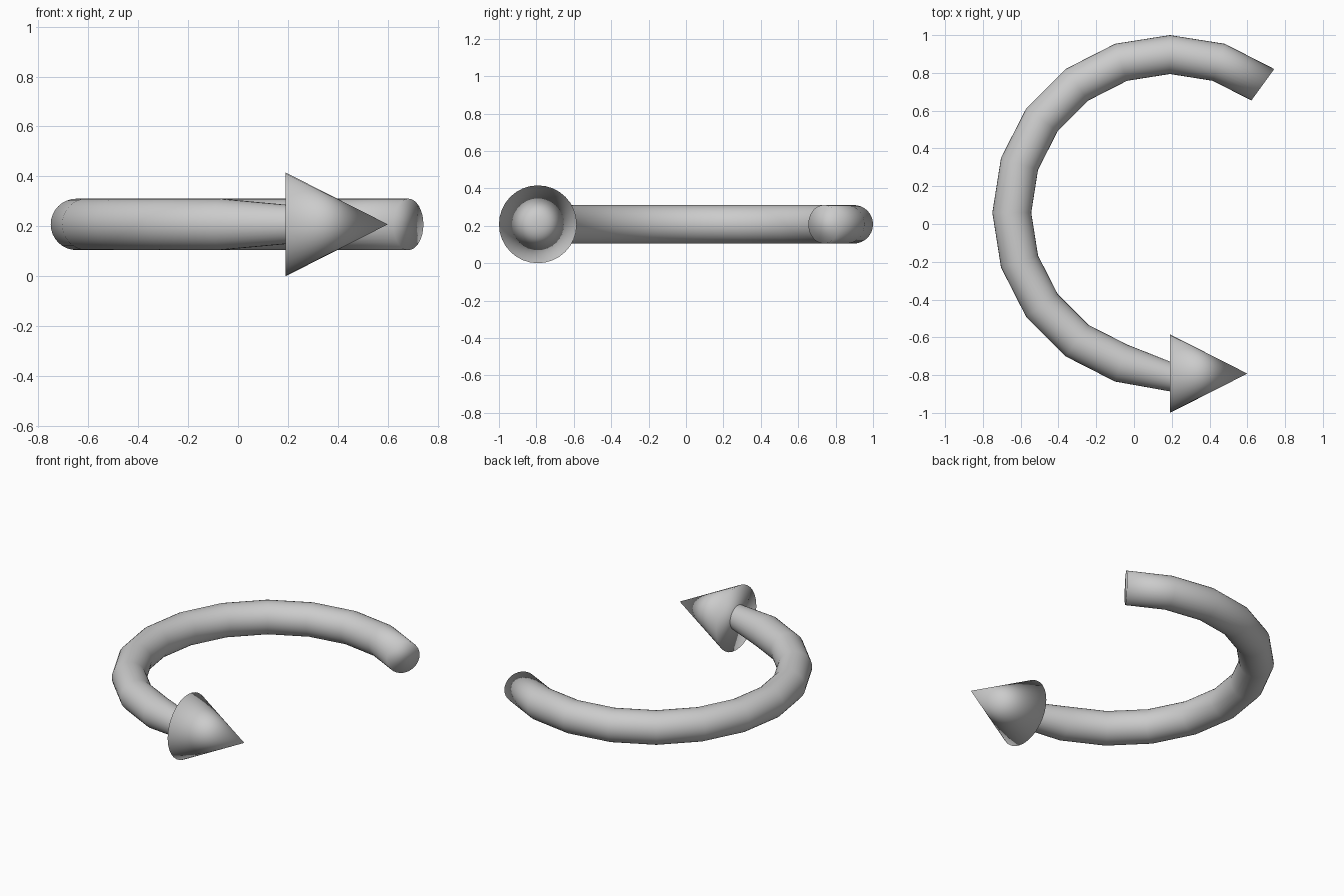
import bpy, bmesh, math
from mathutils import Vector

if "Cube" in bpy.data.objects:
    bpy.data.objects.remove(bpy.data.objects["Cube"])

Z = 0.208          # height of the whole arrow's centre line
SIDES = 32
CENTRE = Vector((0.19, 0.06, Z))
ARC_R, TUBE_R = 0.837, 0.103


def finish(name, bm):
    bmesh.ops.recalc_face_normals(bm, faces=bm.faces)
    mesh = bpy.data.meshes.new(name)
    bm.to_mesh(mesh)
    bm.free()
    mesh.shade_smooth()
    obj = bpy.data.objects.new(name, mesh)
    bpy.context.collection.objects.link(obj)
    return obj


def ring(bm, centre, out, radius):
    """Circle of vertices in the plane spanned by out and the z axis."""
    verts = []
    for i in range(SIDES):
        a = 2 * math.pi * i / SIDES
        offset = out * math.cos(a) + Vector((0, 0, math.sin(a)))
        verts.append(bm.verts.new(centre + offset * radius))
    return verts


def bridge(bm, a, b):
    for i in range(SIDES):
        j = (i + 1) % SIDES
        bm.faces.new((a[i], a[j], b[j], b[i]))


# Curved shaft: 18 degree steps from the blunt tail round to the head
bm = bmesh.new()
rings = []
for step in range(12):
    a = math.radians(54 + 18 * step)
    out = Vector((math.cos(a), math.sin(a), 0))
    rings.append(ring(bm, CENTRE + out * ARC_R, out, TUBE_R))
# narrowed end that meets the arrow head
rings.append(ring(bm, Vector((0.19, -0.807, Z)), Vector((0, -1, 0)), 0.079))
for a, b in zip(rings, rings[1:]):
    bridge(bm, a, b)
bm.faces.new(rings[0])
finish("curved_shaft", bm)

# Arrow head: cone pointing along +x
bm = bmesh.new()
base = ring(bm, Vector((0.19, -0.792, Z)), Vector((0, -1, 0)), 0.208)
tip = bm.verts.new((0.6, -0.792, Z))
for i in range(SIDES):
    bm.faces.new((base[i], base[(i + 1) % SIDES], tip))
bm.faces.new(base)
finish("arrow_head", bm)
